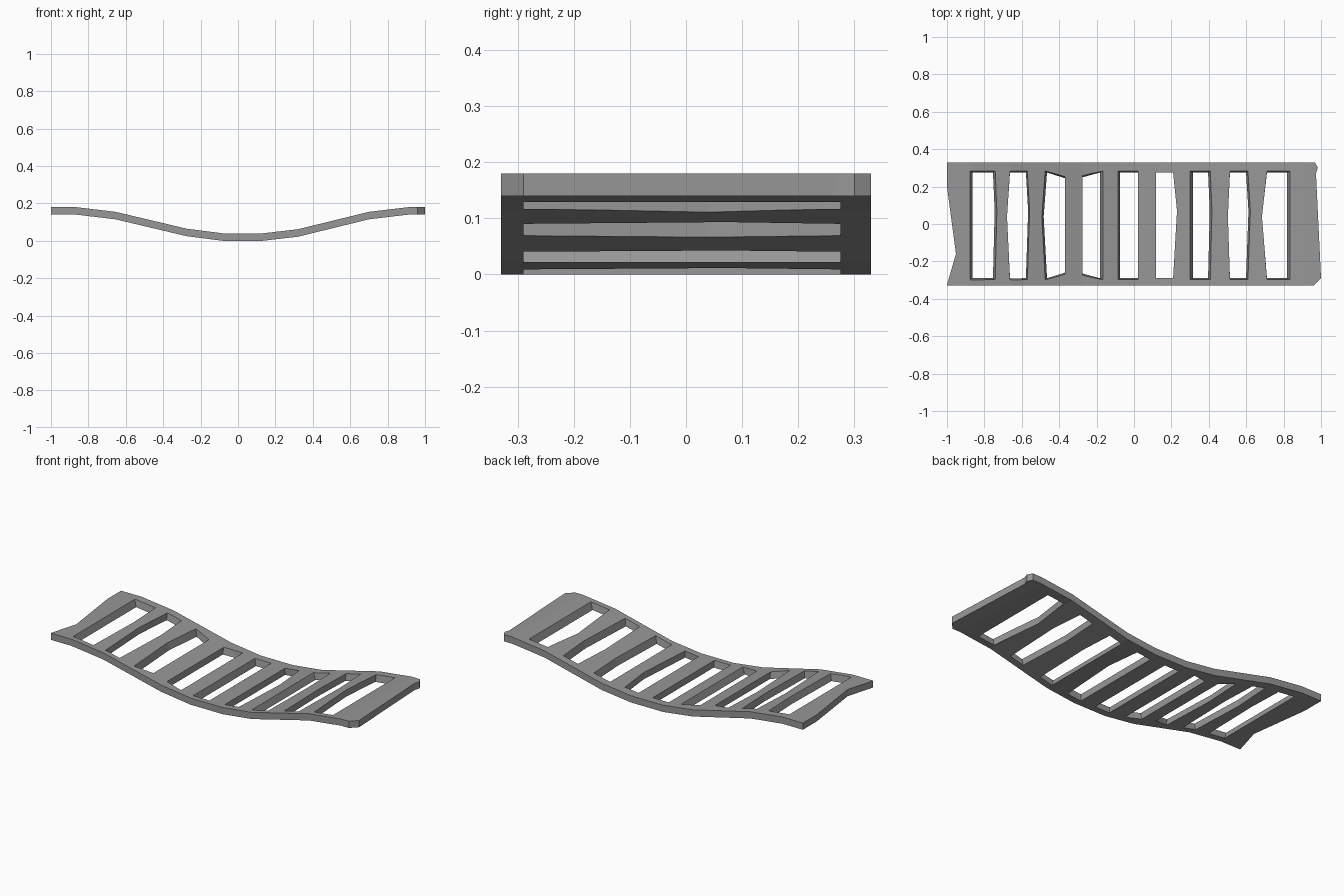
import bpy, bmesh

cube = bpy.data.objects.get("Cube")
if cube:
    bpy.data.objects.remove(cube, do_unlink=True)

THICK, HALF = 0.04, 0.33

# Sagging top line of the deck (x, z)
LINE = [(-1.1, .18), (-.865, .18), (-.655, .155), (-.275, .065), (-.08, .04),
        (.13, .04), (.32, .062), (.70, .155), (.91, .18), (1.1, .18)]

# Slots: end and middle x on each side, edge flares, corner insets
# (left end, left mid, right end, right mid, flare left, flare right, inset left, inset right)
SLOTS = [
    (-.863, -.863, -.754, -.745, .014, .012, 0, 0),
    (-.663, -.679, -.578, -.566, 0, .008, 0, 0),
    (-.465, -.483, -.369, -.369, .010, 0, 0, .03),
    (-.275, -.275, -.182, -.182, 0, .016, .025, 0),
    (-.075, -.075, .021, .021, .011, 0, 0, 0),
    (.118, .118, .209, .230, 0, 0, 0, 0),
    (.315, .315, .396, .405, .015, .012, 0, 0),
    (.513, .502, .599, .612, 0, .010, 0, 0),
    (.711, .684, .818, .818, 0, .016, 0, 0),
]


def deck_z(x):
    for (x0, z0), (x1, z1) in zip(LINE, LINE[1:]):
        if x <= x1:
            return z0 + (z1 - z0) * (x - x0) / (x1 - x0)
    return LINE[-1][1]


def loft(bm, rings):
    """Closed solid through rings of matching points."""
    loops = [[bm.verts.new(p) for p in ring] for ring in rings]
    n = len(loops[0])
    for a, b in zip(loops, loops[1:]):
        for i in range(n):
            j = (i + 1) % n
            bm.faces.new((a[i], a[j], b[j], b[i]))
    bm.faces.new(loops[0][::-1])
    bm.faces.new(loops[-1])


def finish(name, bm, triangulate=False):
    if triangulate:
        bmesh.ops.triangulate(bm, faces=bm.faces[:])
    bmesh.ops.recalc_face_normals(bm, faces=bm.faces[:])
    mesh = bpy.data.meshes.new(name)
    bm.to_mesh(mesh)
    bm.free()
    ob = bpy.data.objects.new(name, mesh)
    bpy.context.collection.objects.link(ob)
    return ob


def slot_outline(slot, k):
    """Plan of a slot, widened by k times its flare."""
    le, lm, re, rm, fl, fr, il, ir = slot
    fl, fr = fl * k, fr * k
    fy = .008 * k if (fl or fr) else 0
    top, bot = .275 + fy, -.29 - fy
    return [(le - fl, top - il), (lm - fl, .04), (le - fl, bot + il),
            (re + fr, bot + ir), (rm + fr, .07), (re + fr, top - ir)]


# Deck slab
bm = bmesh.new()
profile = LINE + [(x, z - THICK) for x, z in reversed(LINE)]
loft(bm, [[(x, y, z) for x, z in profile] for y in (-HALF, HALF)])
deck = finish("slatted_deck", bm)

# Chipped end outline
bm = bmesh.new()
ends = [(-1, .5), (-1, .2), (-.952, -.16), (-1, -.325), (-1, -.5),
        (.79, -.5), (.963, -.327), (1, -.29), (.973, .27), (.983, .30),
        (.965, .335), (.90, .5)]
loft(bm, [[(x, y, z) for x, y in ends] for z in (-.5, .5)])
end_trim = finish("end_trim_cutter", bm)

# Slots between the slats, flared towards the top
bm = bmesh.new()
for slot in SLOTS:
    loft(bm, [[(x, y, deck_z(x) + dz) for x, y in slot_outline(slot, k)]
              for dz, k in ((-.1, 0), (-THICK, 0), (.02, 1.5))])
slot_cutter = finish("slot_cutter", bm, True)

for cutter, operation in ((end_trim, 'INTERSECT'), (slot_cutter, 'DIFFERENCE')):
    cutter.hide_render = True
    mod = deck.modifiers.new("cut", 'BOOLEAN')
    mod.operation, mod.object, mod.solver = operation, cutter, 'EXACT'

# Bake the cuts and drop the cutters
bpy.context.view_layer.update()
cut_mesh = bpy.data.meshes.new_from_object(
    deck.evaluated_get(bpy.context.evaluated_depsgraph_get()))
deck.modifiers.clear()
deck.data = cut_mesh
for cutter in (end_trim, slot_cutter):
    bpy.data.objects.remove(cutter, do_unlink=True)

# Plain grey
grey = bpy.data.materials.new("weathered_grey")
grey.use_nodes = True
colour = (.31, .31, .31, 1)
grey.diffuse_color = colour
grey.node_tree.nodes["Principled BSDF"].inputs["Base Color"].default_value = colour
deck.data.materials.clear()
deck.data.materials.append(grey)
